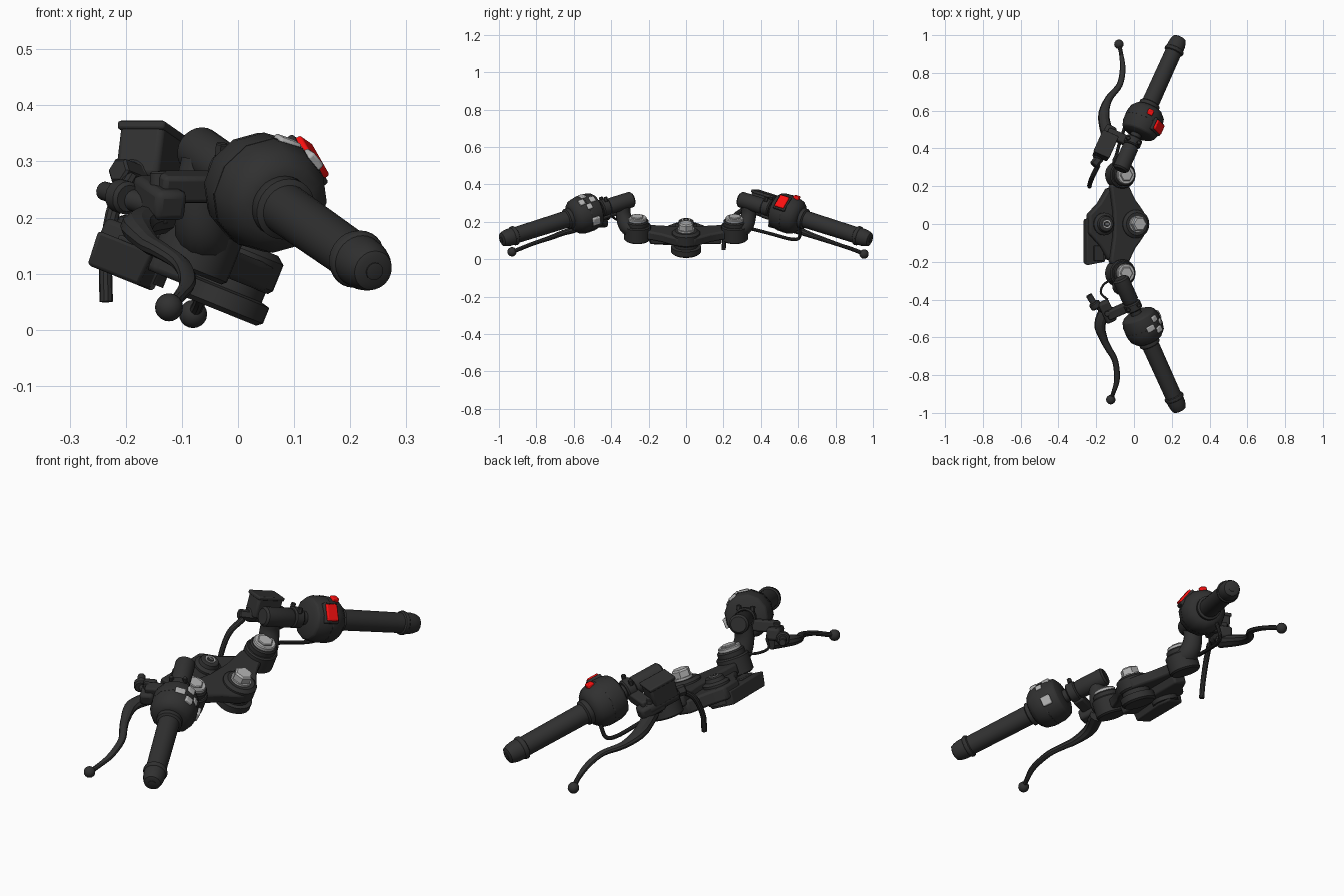
import bpy, bmesh
from math import sin, cos, pi, radians
from mathutils import Matrix, Vector

def material(name, col):
    m = bpy.data.materials.new(name)
    m.diffuse_color = (*col, 1)
    return m

BLACK = material("black_metal", (0.03, 0.03, 0.03))
SILVER = material("silver", (0.45, 0.45, 0.45))
RED = material("red", (0.95, 0.005, 0.005))

def finish(name, bm, mat, bevel=0.0):
    bmesh.ops.recalc_face_normals(bm, faces=bm.faces)
    me = bpy.data.meshes.new(name)
    bm.to_mesh(me)
    bm.free()
    me.materials.append(mat)
    ob = bpy.data.objects.new(name, me)
    bpy.context.collection.objects.link(ob)
    if bevel:
        b = ob.modifiers.new("bevel", 'BEVEL')
        b.width, b.segments, b.limit_method = bevel, 2, 'ANGLE'
    return ob

def skin(bm, rings):
    n = len(rings[0])
    for a, b in zip(rings, rings[1:]):
        for i in range(n):
            bm.faces.new((a[i], a[(i + 1) % n], b[(i + 1) % n], b[i]))
    bm.faces.new(rings[0])
    bm.faces.new(rings[-1])

def lathe(name, M, prof, n=24, mat=BLACK, bevel=0.0):
    """Turned part: prof is (radius, height) along local z."""
    bm = bmesh.new()
    skin(bm, [[bm.verts.new(M @ Vector((r * cos(2 * pi * i / n), r * sin(2 * pi * i / n), h)))
               for i in range(n)] for r, h in prof])
    return finish(name, bm, mat, bevel)

def prism(name, M, pts, z0, z1, mat=BLACK, bevel=0.006, taper=1.0):
    bm = bmesh.new()
    cx, cy = (sum(p[k] for p in pts) / len(pts) for k in (0, 1))
    low = [(cx + (x - cx) * taper, cy + (y - cy) * taper) for x, y in pts]
    skin(bm, [[bm.verts.new(M @ Vector((x, y, z))) for x, y in ps] for ps, z in ((low, z0), (pts, z1))])
    return finish(name, bm, mat, bevel)

def box(name, M, size, mat=BLACK, bevel=0.008):
    x, y, z = (v / 2 for v in size)
    return prism(name, M, [(-x, -y), (x, -y), (x, y), (-x, y)], -z, z, mat, bevel)

def sweep(name, pts, mat=BLACK, n=10, res=5, up=(0, 0, 1)):
    """Smooth tube through points (x, y, z, half_width, half_height)."""
    P = [Vector(p) for p in pts]
    P = [2 * P[0] - P[1]] + P + [2 * P[-1] - P[-2]]
    path = []
    for i in range(1, len(P) - 2):
        a, b, c, d = P[i - 1:i + 3]
        for k in range(res):
            t = k / res
            path.append(0.5 * (2 * b + (c - a) * t + (2 * a - 5 * b + 4 * c - d) * t * t
                               + (3 * b - a - 3 * c + d) * t ** 3))
    path.append(P[-2])
    bm, rings = bmesh.new(), []
    for i, p in enumerate(path):
        T = (path[min(i + 1, len(path) - 1)] - path[max(i - 1, 0)]).to_3d().normalized()
        S = T.cross(Vector(up)).normalized()
        U = S.cross(T)
        rings.append([bm.verts.new(p.to_3d() + S * p[3] * cos(2 * pi * j / n) + U * p[4] * sin(2 * pi * j / n))
                      for j in range(n)])
    skin(bm, rings)
    return finish(name, bm, mat)

def cyl(name, a, b, r, n=16, mat=BLACK):
    a, b = Vector(a), Vector(b)
    M = Matrix.Translation(a) @ (b - a).to_track_quat('Z', 'Y').to_matrix().to_4x4()
    L = (b - a).length
    c = min(r * 0.2, L * 0.2)
    return lathe(name, M, [(r - c, 0), (r, c), (r, L - c), (r - c, L)], n, mat)

def ball(name, c, r):
    bm = bmesh.new()
    bmesh.ops.create_uvsphere(bm, u_segments=16, v_segments=10, radius=r, matrix=Matrix.Translation(c))
    return finish(name, bm, BLACK)

# Frame on a handlebar axis: x to the rear, y up, z outward along the bar
def bar(s, t, f=0.0, u=0.0):
    D = Vector((0.45, s, -0.315)).normalized()
    U = (Vector((0, 0, 1)) - D * D.z).normalized()
    F = D.cross(U) * s
    o = Vector((0.242 - 0.45 * (0.985 - t), s * t, 0.105 + 0.315 * (0.985 - t))) + F * f + U * u
    M = Matrix((F, U, D)).transposed().to_4x4()
    M.translation = o
    return M

# Steering head, tilted back with the fork
H = Matrix.Translation((0, 0, 0.085)) @ Matrix.Rotation(radians(22), 4, 'Y')
def head(u, v, w=0.0):
    return H @ Matrix.Translation((u, v, w))

def mirrored(half):
    return half + [(u, -v) for u, v in reversed(half)]

prism("top_clamp", H, mirrored([(-0.13, 0.06), (-0.14, 0.13), (-0.15, 0.2), (-0.1, 0.25), (-0.05, 0.23),
                                (-0.04, 0.19), (-0.01, 0.13), (0.025, 0.085), (0.052, 0.045)]), 0.0, 0.05, bevel=0.01)
prism("clamp_nose", H, mirrored([(-0.26, 0.05), (-0.2, 0.11), (-0.15, 0.19), (-0.08, 0.19)]), -0.04, 0.02, bevel=0.01)
lathe("stem_hub", head(-0.011, 0), [(0.068, 0), (0.075, 0.008), (0.075, 0.058), (0.06, 0.07)], 32)
lathe("stem_bearing_cover", head(-0.011, 0),
      [(0.07, -0.06), (0.08, -0.052), (0.08, -0.022), (0.064, -0.018), (0.064, 0.002)], 32)
lathe("stem_washer", head(-0.011, 0), [(0.045, 0.068), (0.045, 0.08)], 24, SILVER)
lathe("stem_nut", head(-0.011, 0), [(0.042, 0.08), (0.042, 0.108), (0.034, 0.115)], 6, SILVER)
lathe("ignition_barrel", head(-0.18, 0), [(0.06, -0.06), (0.06, 0.03), (0.045, 0.04), (0.04, 0.056), (0.034, 0.06)], 24)
lathe("ignition_ring", head(-0.18, 0), [(0.022, 0.06), (0.022, 0.063)], 20, SILVER)
lathe("ignition_core", head(-0.18, 0), [(0.016, 0.06), (0.016, 0.065)], 20)
box("key_slot", head(-0.18, 0, 0.065), (0.02, 0.005, 0.004), SILVER, 0)
prism("front_bracket", H, [(-0.265, -0.22), (-0.16, -0.2), (-0.13, 0.0), (-0.15, 0.06), (-0.265, 0.03)],
      -0.072, -0.008, taper=0.93)
box("bracket_slot", head(-0.2, -0.155, -0.006), (0.055, 0.08, 0.012), bevel=0.003)

for s, side in ((-1, "left"), (1, "right")):
    # Fork clamp with its silver cap
    F = head(-0.09, s * 0.26)
    lathe(side + "_fork_clamp", F, [(0.064, -0.015), (0.072, -0.008), (0.072, 0.066), (0.066, 0.072)], 28)
    lathe(side + "_fork_collar", F, [(0.06, 0.07), (0.06, 0.092), (0.054, 0.098)], 28)
    lathe(side + "_fork_cap", F, [(0.05, 0.096), (0.05, 0.11), (0.046, 0.114)], 28, SILVER)
    lathe(side + "_fork_bolt", F, [(0.036, 0.112), (0.036, 0.118), (0.032, 0.121)], 6, SILVER)
    # Riser elbow and bar tube
    sweep(side + "_riser", [(-0.055, s * 0.27, 0.15, 0.045, 0.05), (-0.065, s * 0.315, 0.18, 0.045, 0.048),
                            (-0.07, s * 0.335, 0.24, 0.04, 0.044), (-0.06, s * 0.335, 0.3, 0.038, 0.042)],
          n=14, up=(1, 0, 0))
    lathe(side + "_bar_socket", bar(s, 0.287, 0, -0.003), [(0.034, 0), (0.043, 0.009), (0.043, 0.135), (0.038, 0.145)], 24)
    lathe(side + "_bar", bar(s, 0.38), [(0.03, 0), (0.03, 0.15)], 20)
    # Switch housing, grip and bar end
    lathe(side + "_switch_housing", bar(s, 0.475, 0.006),
          [(0.07, 0), (0.092, 0.012), (0.102, 0.045), (0.103, 0.1), (0.094, 0.138), (0.075, 0.158), (0.058, 0.165)],
          12, bevel=0.005)
    lathe(side + "_switch_seam", bar(s, 0.545, 0.006), [(0.1035, 0), (0.1035, 0.006)], 12)
    lathe(side + "_grip", bar(s, 0.61),
          [(0.052, 0), (0.056, 0.008), (0.056, 0.03), (0.046, 0.036), (0.044, 0.34), (0.051, 0.344),
           (0.053, 0.352), (0.051, 0.36), (0.047, 0.364), (0.046, 0.39), (0.042, 0.409), (0.036, 0.425), (0.026, 0.43)], 28)
    lathe(side + "_bar_end_screw", bar(s, 0.985), [(0.016, 0), (0.016, 0.005), (0.012, 0.006)], 16)
    # Lever perch
    lathe(side + "_perch_ring", bar(s, 0.415), [(0.04, 0), (0.046, 0.006), (0.046, 0.04), (0.04, 0.046)], 24)
    box(side + "_perch_arm", bar(s, 0.415, -0.08, -0.025) @ Matrix.Translation((0, 0, 0.02)), (0.13, 0.05, 0.05))
    box(side + "_perch_head", bar(s, 0.42, -0.135, -0.05), (0.06, 0.055, 0.12), bevel=0.012)
    pivot = bar(s, 0.43, -0.14, -0.05).translation
    cyl(side + "_lever_pivot", pivot - Vector((0, 0, 0.045)), pivot + Vector((0, 0, 0.05)), 0.016)
    for f in (-0.03, 0.03):
        cyl(side + "_perch_bolt", bar(s, 0.43, f, 0.03).translation, bar(s, 0.43, f, 0.055).translation, 0.011, 6)

# Levers with ball ends
L = [(-0.14, -0.43, 0.2, .034, .03), (-0.18, -0.53, 0.185, .03, .024), (-0.16, -0.61, 0.155, .021, .018),
     (-0.135, -0.66, 0.14, .018, .015), (-0.1, -0.725, 0.115, .016, .013), (-0.09, -0.82, 0.083, .015, .011),
     (-0.108, -0.89, 0.055, .011, .011), (-0.123, -0.93, 0.04, .011, .011)]
R = [(-0.135, 0.45, 0.2, .034, .03), (-0.16, 0.57, 0.165, .03, .024), (-0.135, 0.66, 0.132, .02, .016),
     (-0.077, 0.735, 0.106, .016, .013), (-0.06, 0.82, 0.077, .015, .011), (-0.068, 0.9, 0.05, .011, .011),
     (-0.08, 0.952, 0.028, .011, .011)]
for side, pts in (("left", L), ("right", R)):
    sweep(side + "_lever", pts)
    ball(side + "_lever_ball", pts[-1][:3], 0.025)

# Brake reservoir, master cylinder and hose
M = bar(1, 0.36, -0.125, 0.004)
box("brake_reservoir", M, (0.085, 0.1, 0.125), bevel=0.01)
box("reservoir_lid", M @ Matrix.Translation((0, 0.044, 0)), (0.092, 0.016, 0.132), bevel=0.005)
lathe("master_cylinder", bar(1, 0.3, -0.135, -0.045), [(0.024, 0), (0.032, 0.01), (0.032, 0.15), (0.02, 0.18)], 20)
cyl("hose_fitting", (-0.215, 0.31, 0.285), (-0.165, 0.37, 0.265), 0.024, 6)
sweep("brake_hose", [(-0.19, 0.31, 0.27, .013, .013), (-0.22, 0.25, 0.22, .013, .013),
                     (-0.235, 0.21, 0.13, .012, .012), (-0.235, 0.2, 0.05, .012, .012)], up=(0, 1, 0.5))
# Throttle cable
sweep("throttle_cable", [(-0.1, 0.34, 0.165, .009, .009), (-0.07, 0.45, 0.137, .009, .009),
                         (-0.03, 0.56, 0.108, .009, .009), (-0.005, 0.605, 0.115, .009, .009),
                         (0.02, 0.61, 0.17, .009, .009)], up=(1, 0, 0))
# Clutch cable adjuster and wire
cyl("clutch_adjuster", (-0.24, -0.375, 0.248), (-0.2, -0.44, 0.235), 0.017)
cyl("clutch_adjuster_wheel", (-0.215, -0.415, 0.24), (-0.195, -0.445, 0.234), 0.03)
cyl("clutch_adjuster_neck", (-0.21, -0.42, 0.238), (-0.15, -0.46, 0.22), 0.02)
sweep("clutch_switch_wire", [(-0.11, -0.29, 0.19, .006, .006), (-0.16, -0.32, 0.2, .006, .006),
                             (-0.175, -0.365, 0.21, .006, .006), (-0.14, -0.4, 0.23, .006, .006)], up=(1, 0, 0))

# Switch buttons: side, position along bar, angle from top, radius, size, colour
for name, s, t, ang, r, size, mat in (
        ("starter_button", 1, 0.575, 8, 0.098, (0.032, 0.025, 0.032), RED),
        ("stop_switch", 1, 0.535, 54, 0.1, (0.075, 0.03, 0.055), RED),
        ("stop_switch_rim", 1, 0.535, 54, 0.095, (0.09, 0.02, 0.07), BLACK),
        ("beam_switch", -1, 0.545, 18, 0.097, (0.045, 0.018, 0.032), SILVER),
        ("indicator_switch", -1, 0.57, 45, 0.097, (0.036, 0.022, 0.032), SILVER),
        ("mode_button", -1, 0.515, 45, 0.097, (0.036, 0.018, 0.032), SILVER),
        ("info_button", -1, 0.545, 66, 0.097, (0.03, 0.018, 0.03), SILVER),
        ("horn_button", -1, 0.53, 116, 0.1, (0.045, 0.024, 0.045), SILVER)):
    M = bar(s, t, 0.006) @ Matrix.Rotation(radians(-ang), 4, 'Z') @ Matrix.Translation((0, r, 0))
    box(name, M, size, mat, 0.005)

# Smooth shading with sharp creases
for ob in bpy.context.scene.objects:
    ob.select_set(True)
    bpy.context.view_layer.objects.active = ob
bpy.ops.object.shade_smooth_by_angle(angle=radians(30))
